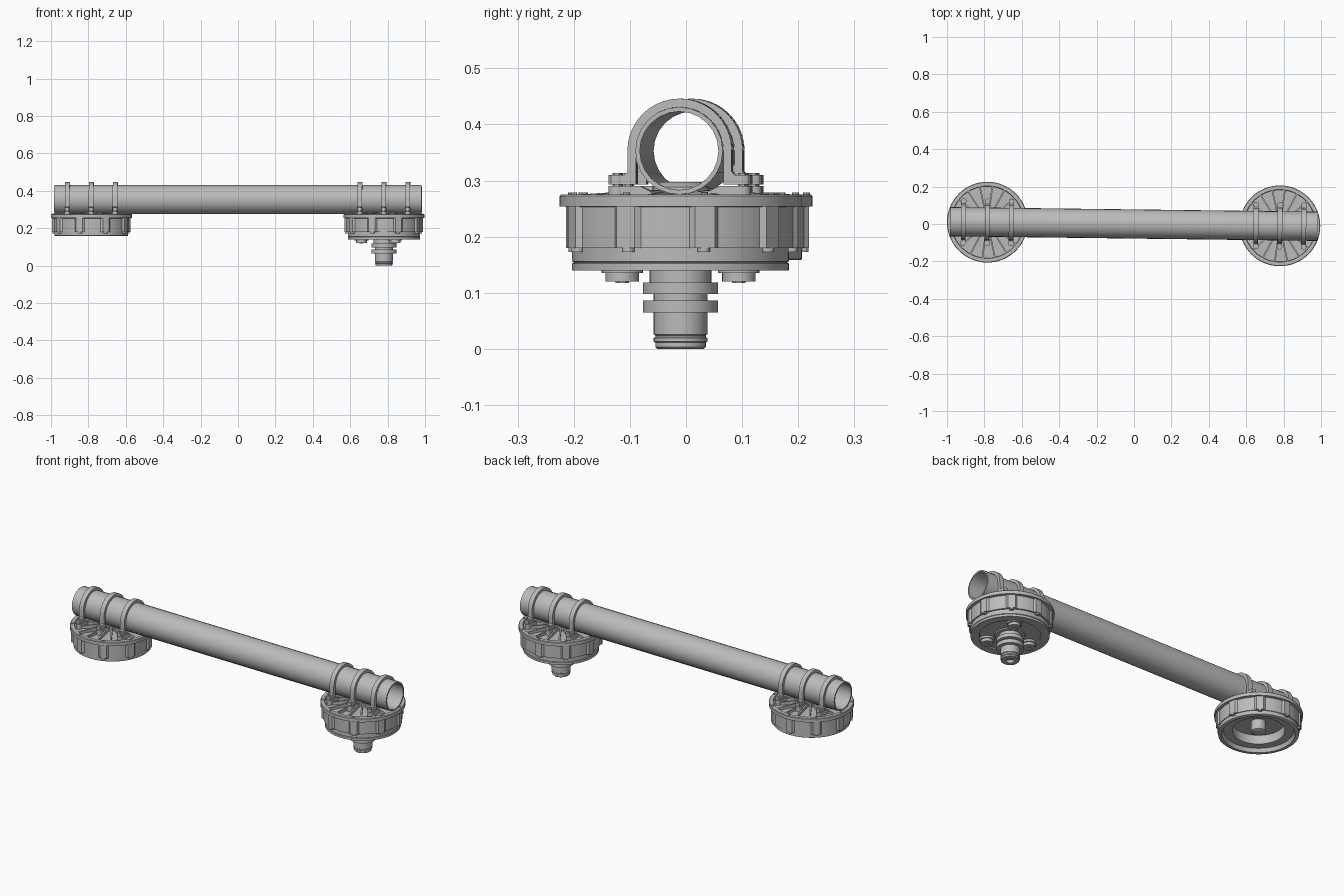
import bpy, bmesh, math
from mathutils import Matrix, Vector

old = bpy.data.objects.get("Cube")
if old:
    bpy.data.objects.remove(old, do_unlink=True)

steel = bpy.data.materials.new("grey steel")
steel.use_nodes = True
GREY = (0.5, 0.5, 0.5, 1)
steel.diffuse_color = GREY
steel.node_tree.nodes["Principled BSDF"].inputs["Base Color"].default_value = GREY

YAW = -0.0125            # the tube runs very slightly askew
TUBE_Z = 0.353


def finish(bm, name, matrix=Matrix(), smooth=35):
    bmesh.ops.remove_doubles(bm, verts=bm.verts, dist=1e-5)
    bmesh.ops.recalc_face_normals(bm, faces=bm.faces)
    mesh = bpy.data.meshes.new(name)
    bm.to_mesh(mesh)
    bm.free()
    mesh.materials.append(steel)
    ob = bpy.data.objects.new(name, mesh)
    ob.matrix_world = matrix
    bpy.context.collection.objects.link(ob)
    bpy.ops.object.select_all(action='DESELECT')
    ob.select_set(True)
    bpy.context.view_layer.objects.active = ob
    bpy.ops.object.shade_smooth_by_angle(angle=math.radians(smooth))
    return ob


def lathe(name, profile, matrix, steps=48, closed=False):
    """Spin an (r, z) profile about z."""
    bm = bmesh.new()
    vs = [bm.verts.new((r, 0, z)) for r, z in profile]
    es = [bm.edges.new(p) for p in zip(vs, vs[1:])]
    if closed:
        es.append(bm.edges.new((vs[-1], vs[0])))
    bmesh.ops.spin(bm, geom=vs + es, cent=(0, 0, 0), axis=(0, 0, 1),
                   angle=math.tau, steps=steps, use_duplicate=False)
    return finish(bm, name, matrix)


def extrude(bm, outline, direction, turn=Matrix()):
    """Add a prism made from a flat outline."""
    f = bm.faces.new([bm.verts.new(turn @ Vector(p)) for p in outline])
    new = bmesh.ops.extrude_face_region(bm, geom=[f])["geom"]
    bmesh.ops.translate(bm, vec=turn.to_3x3() @ Vector(direction),
                        verts=[v for v in new if isinstance(v, bmesh.types.BMVert)])


def cylinder(bm, r, z0, z1, x, y, sides=16):
    bmesh.ops.create_cone(bm, cap_ends=True, segments=sides, radius1=r, radius2=r,
                          depth=z1 - z0, matrix=Matrix.Translation((x, y, (z0 + z1) / 2)))


def around(count, start=0):
    return [math.radians(start) + math.tau * i / count for i in range(count)]


# Long hollow tube
lathe("main_tube", [(0.078, -0.982), (0.078, 0.982), (0.07, 0.982), (0.07, -0.982)],
      Matrix.Translation((0, 0, TUBE_Z)) @ Matrix.Rotation(YAW, 4, 'Z')
      @ Matrix.Rotation(math.pi / 2, 4, 'Y'), 24, True)


def clamp(name, x):
    place = Matrix.Translation((x, YAW * x, 0)) @ Matrix.Rotation(YAW, 4, 'Z')
    w = 0.026
    bm = bmesh.new()
    # Upper strap: arch, straight legs and feet as one outline
    arc = [math.pi * i / 20 for i in range(21)]
    outer = [(0.093 * math.cos(a), TUBE_Z + 0.093 * math.sin(a)) for a in arc]
    inner = [(0.078 * math.cos(a), TUBE_Z + 0.078 * math.sin(a)) for a in reversed(arc)]
    outline = ([(0.122, 0.293), (0.122, 0.31), (0.098, 0.31), (0.093, 0.316)] + outer
               + [(-0.093, 0.316), (-0.098, 0.31), (-0.122, 0.31), (-0.122, 0.293), (-0.078, 0.293)]
               + inner + [(0.078, 0.293)])
    extrude(bm, [(-w / 2, y, z) for y, z in outline], (w, 0, 0))
    # Rounded ears, lower pads and bolts
    for s in (-1, 1):
        cylinder(bm, 0.015, 0.293, 0.3095, 0, s * 0.112)
        cylinder(bm, 0.015, 0.262, 0.29, 0, s * 0.112)
        cylinder(bm, 0.008, 0.285, 0.3135, 0, s * 0.112, 6)
        pad = [(-w / 2, s * 0.05, 0.262), (-w / 2, s * 0.112, 0.262), (-w / 2, s * 0.112, 0.29),
               (-w / 2, s * 0.07, 0.29), (-w / 2, s * 0.05, 0.28)]
        extrude(bm, pad, (w, 0, 0))
    finish(bm, name, place)


def drum(side, x, profile):
    place = Matrix.Translation((x, YAW * x, 0))
    lathe(side + "_drum_body", profile, place, 64)

    # Side lugs with a small screw under each
    bm = bmesh.new()
    for a in around(9, 12):
        turn = Matrix.Rotation(a, 4, 'Z')
        extrude(bm, [(0.19, -0.034, 0.18), (0.209, -0.018, 0.18),
                     (0.209, 0.018, 0.18), (0.19, 0.034, 0.18)], (0, 0, 0.075), turn)
        cylinder(bm, 0.011, 0.173, 0.19, 0.198 * math.cos(a), 0.198 * math.sin(a), 12)
        cylinder(bm, 0.006, 0.27, 0.279, 0.205 * math.cos(a), 0.205 * math.sin(a), 8)
    finish(bm, side + "_drum_lugs", place)

    # Radial stiffening ribs on the lid, rising towards the hub
    bm = bmesh.new()
    for a in around(18, 2):
        extrude(bm, [(0.03, -0.004, 0.26), (0.2, -0.004, 0.26),
                     (0.2, -0.004, 0.274), (0.06, -0.004, 0.283), (0.03, -0.004, 0.283)],
                (0, 0.008, 0), Matrix.Rotation(a, 4, 'Z'))
    finish(bm, side + "_lid_ribs", place)
    lathe(side + "_lid_hub", [(0, 0.26), (0.05, 0.26), (0.05, 0.288), (0.035, 0.297), (0, 0.297)],
          place, 32)

    for i, dx in enumerate((-0.128, 0, 0.128)):
        clamp(f"{side}_clamp_{i + 1}", x + dx)
    return place


# Shared lid, flange and outer wall
lid = [(0, 0.262), (0.192, 0.262), (0.194, 0.275), (0.213, 0.275), (0.216, 0.272),
       (0.216, 0.254), (0.201, 0.253), (0.201, 0.18)]

# Right housing: hollow underneath with a stepped floor and a hub stub
drum("right", -0.784, lid + [(0.197, 0.18), (0.197, 0.16), (0.194, 0.158), (0.178, 0.158),
                             (0.17, 0.178), (0.128, 0.178), (0.126, 0.225),
                             (0.036, 0.225), (0.036, 0.172), (0.03, 0.168), (0, 0.168)])

# Left housing: closed underneath, carrying the bosses and the shaft
place = drum("left", 0.78, lid + [(0.193, 0.18), (0.193, 0.156), (0.19, 0.154), (0.193, 0.152),
                                  (0.193, 0.14), (0.15, 0.14), (0.148, 0.146), (0.075, 0.146),
                                  (0.072, 0.14), (0, 0.14)])

bm = bmesh.new()
for a in around(3, 60):
    bx, by = 0.12 * math.cos(a), 0.12 * math.sin(a)
    cylinder(bm, 0.037, 0.135, 0.15, bx, by, 24)
    cylinder(bm, 0.03, 0.12, 0.14, bx, by, 24)
    cylinder(bm, 0.012, 0.117, 0.125, bx, by, 6)
finish(bm, "left_bosses", place)

# Stepped output shaft with two collars, a ring groove and a bored end
lathe("output_shaft", [(0, 0.145), (0.055, 0.145), (0.055, 0.118), (0.067, 0.118), (0.067, 0.098),
                       (0.048, 0.098), (0.048, 0.086), (0.067, 0.086), (0.067, 0.065),
                       (0.048, 0.065), (0.048, 0.026), (0.045, 0.024), (0.045, 0.021),
                       (0.048, 0.019), (0.048, 0.013), (0.045, 0.011), (0.045, 0.003),
                       (0.042, 0), (0.02, 0), (0.02, 0.015), (0, 0.015)], place, 40)
